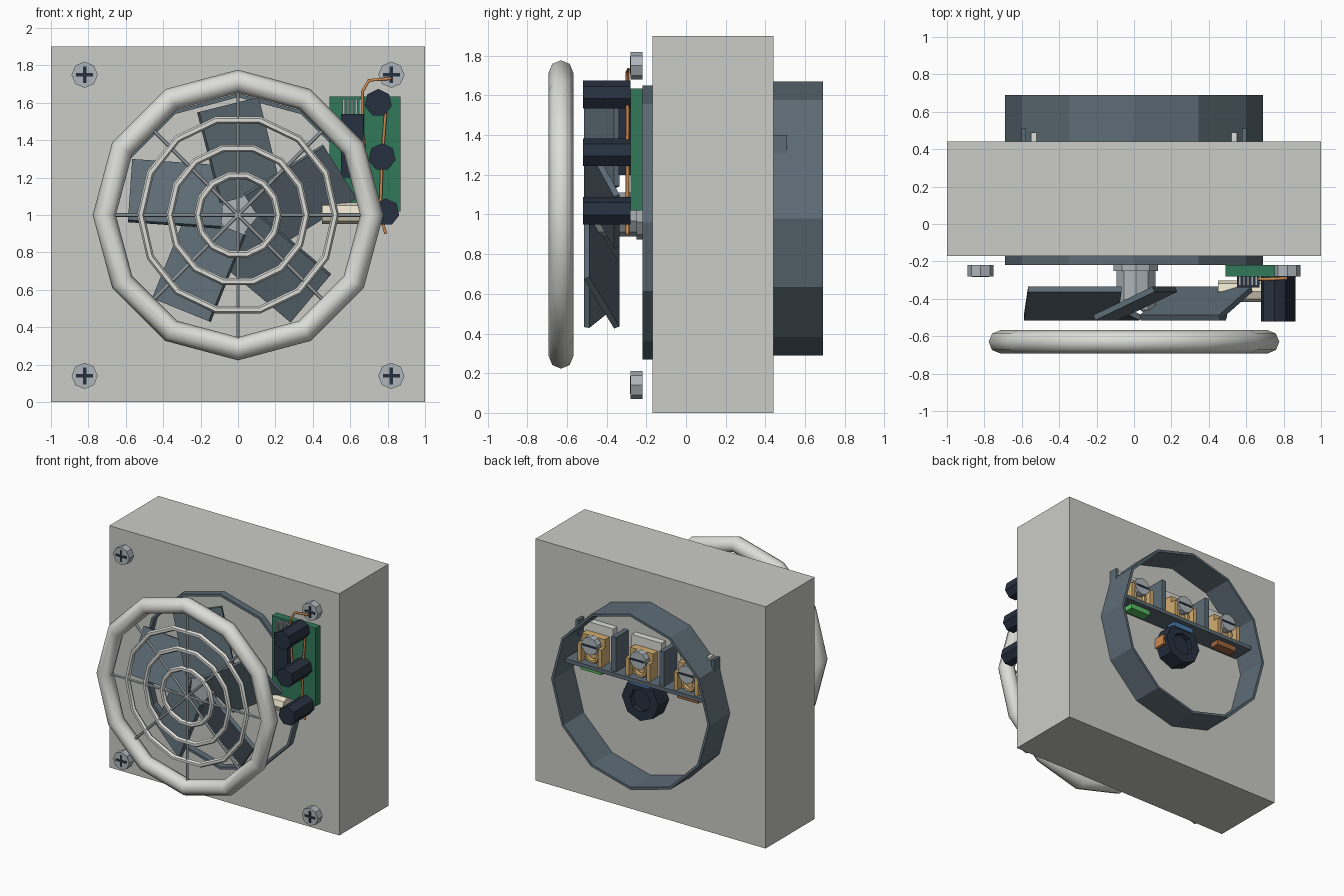
import bpy, bmesh
from math import radians, cos, sin, pi
from mathutils import Matrix, Vector

if "Cube" in bpy.data.objects:
    bpy.data.objects.remove(bpy.data.objects["Cube"])


def mat(name, r, g, b):
    m = bpy.data.materials.new(name)
    m.diffuse_color = (r, g, b, 1)
    m.use_nodes = True
    m.node_tree.nodes["Principled BSDF"].inputs["Base Color"].default_value = m.diffuse_color
    return m


SHELL = mat("shell", .60, .60, .57)
SLATE = mat("slate", .11, .15, .18)
WHITE = mat("off_white", .72, .72, .69)
STEEL = mat("steel", .42, .46, .49)
NAVY = mat("navy_black", .02, .03, .05)
GREEN = mat("board_green", .03, .19, .10)
COPPER = mat("copper", .60, .25, .08)
CREAM = mat("cream", .80, .74, .58)
GOLD = mat("brass", .65, .42, .16)
WIRES = [mat("brown", .35, .14, .05), mat("blue", .06, .19, .42), mat("earth_green", .10, .50, .12)]


def finish(name, m):
    o = bpy.context.object
    o.name = name
    o.data.materials.append(m)
    return o


def box(name, m, x0, x1, y0, y1, z0, z1):
    bpy.ops.mesh.primitive_cube_add(size=1, location=((x0 + x1) / 2, (y0 + y1) / 2, (z0 + z1) / 2))
    o = finish(name, m)
    o.data.transform(Matrix.Diagonal((x1 - x0, y1 - y0, z1 - z0, 1)))
    return o


def rod(name, m, a, b, r, n=8):
    a, b = Vector(a), Vector(b)
    bpy.ops.mesh.primitive_cylinder_add(vertices=n, radius=r, depth=(b - a).length, location=(a + b) / 2,
                                        rotation=(b - a).to_track_quat('Z', 'Y').to_euler())
    return finish(name, m)


def ring(name, m, c, R, r, n, k):
    bpy.ops.mesh.primitive_torus_add(location=c, rotation=(pi / 2, 0, 0), major_radius=R, minor_radius=r,
                                     major_segments=n, minor_segments=k)
    o = finish(name, m)
    bpy.ops.object.shade_smooth_by_angle(angle=radians(50))
    return o


def tube(name, m, c, R, r, y0, y1, n):
    """Open ring wall running along y."""
    bm = bmesh.new()
    loops = [[bm.verts.new((c[0] + q * cos(2 * pi * i / n), y, c[1] + q * sin(2 * pi * i / n)))
              for i in range(n)] for q, y in ((R, y0), (R, y1), (r, y1), (r, y0))]
    for j in range(4):
        A, B = loops[j], loops[(j + 1) % 4]
        for i in range(n):
            k = (i + 1) % n
            bm.faces.new((A[i], A[k], B[k], B[i]))
    bmesh.ops.recalc_face_normals(bm, faces=bm.faces)
    me = bpy.data.meshes.new(name)
    bm.to_mesh(me)
    bm.free()
    me.materials.append(m)
    o = bpy.data.objects.new(name, me)
    bpy.context.collection.objects.link(o)
    return o


def wire(name, m, pts, r):
    cu = bpy.data.curves.new(name, 'CURVE')
    cu.dimensions = '3D'
    cu.bevel_depth = r
    cu.bevel_resolution = 1
    s = cu.splines.new('POLY')
    s.points.add(len(pts) - 1)
    for p, q in zip(s.points, pts):
        p.co = (*q, 1)
    cu.materials.append(m)
    bpy.context.collection.objects.link(bpy.data.objects.new(name, cu))


# housing and the duct running through it
box("housing", SHELL, -1, 1, -.17, .44, 0, 1.9)
tube("front_duct", SLATE, (0, .96), .69, .67, -.22, -.16, 12)
tube("rear_duct", SLATE, (0, .98), .69, .67, .43, .69, 12)

# guard: heavy rim, three rings and eight spokes
ring("guard_rim", WHITE, (0, -.63, 1), .715, .062, 12, 8)
for R in (.52, .365, .215):
    ring("guard_ring", WHITE, (0, -.63, 1), R, .02, 14, 6)
for i in range(4):
    d = Vector((cos(i * pi / 4), 0, sin(i * pi / 4))) * .7
    c = Vector((0, -.63, 1))
    rod("guard_spoke", STEEL, c - d, c + d, .01, 6)

# motor hub and five pitched blades
rod("motor_boss", STEEL, (.01, -.17, 1), (.01, -.25, 1), .125, 10)
rod("fan_hub", STEEL, (.01, -.25, 1), (.01, -.46, 1), .11, 10)
for i in range(5):
    b = box("fan_blade", SLATE, -.25, .25, -.015, .015, -.18, .18)
    b.matrix_world = (Matrix.Translation((0, -.425, 1)) @ Matrix.Rotation(-radians(104 + 72 * i), 4, 'Y')
                      @ Matrix.Translation((.335, 0, -.09)) @ Matrix.Rotation(radians(25), 4, 'X'))

# corner screws with cross slots
for x in (-.82, .82):
    for z in (.14, 1.75):
        rod("corner_screw", STEEL, (x, -.22, z), (x, -.28, z), .07, 8)
        box("screw_slot", NAVY, x - .045, x + .045, -.283, -.27, z - .009, z + .009)
        box("screw_slot", NAVY, x - .009, x + .009, -.283, -.27, z - .045, z + .045)

# circuit board with its parts
box("circuit_board", GREEN, .49, .87, -.28, -.22, 1.02, 1.635)
for x, z in ((.75, 1.6), (.77, 1.31), (.79, 1.015)):
    rod("capacitor", NAVY, (x, -.28, z), (x, -.52, z), .074, 7)
box("chip", NAVY, .55, .67, -.34, -.28, 1.2, 1.54)
for i in range(5):
    box("heat_fin", STEEL, .56 + i * .022, .572 + i * .022, -.33, -.28, 1.53, 1.62)
rod("resistor", CREAM, (.45, -.36, 1.01), (.68, -.36, 1.01), .058, 8)
wire("long_wire", COPPER, [(.82, -.29, 1.73), (.70, -.295, 1.72), (.665, -.295, 1.66), (.665, -.295, 1.45),
                           (.69, -.295, 1.2)], .009)
wire("board_wire", COPPER, [(.79, -.295, 1.56), (.77, -.295, 1.3), (.76, -.295, 1.0), (.79, -.295, .9)], .009)

# terminal block inside the rear duct
box("terminal_base", SLATE, -.62, .62, .44, .62, 1.1, 1.13)
for x in (-.21, .21):
    box("terminal_divider", SLATE, x - .02, x + .02, .44, .6, 1.13, 1.4)
for x in (-.59, .59):
    box("terminal_end", SLATE, x - .012, x + .012, .43, .51, 1.28, 1.4)
for i, x in enumerate((-.42, 0, .42)):
    box("terminal_plate", WHITE, x - .13, x + .13, .44, .49, 1.13, 1.4)
    box("terminal_clamp", GOLD, x - .1, x + .1, .49, .55, 1.13, 1.33)
    for s in (-1, 1):
        box("clamp_arm", GOLD, x + s * .09 - .015, x + s * .09 + .015, .55, .6, 1.13, 1.27)
    rod("terminal_screw", STEEL, (x, .55, 1.27), (x, .6, 1.27), .07, 10)
    box("terminal_slot", NAVY, x - .06, x + .06, .595, .603, 1.262, 1.278)
    ring("clamp_loop", GOLD, (x, .56, 1.19), .05, .018, 10, 6)
    box("lead_end", WIRES[i], x - .09, x + .09, .5, .58, 1.06, 1.1)

# cable grommet under the block
tube("cable_grommet", NAVY, (0, .945), .16, .09, .43, .57, 8)
rod("cable_core", NAVY, (0, .43, .945), (0, .53, .945), .09, 8)
box("grommet_clip", COPPER, .13, .165, .44, .54, .9, .98)
